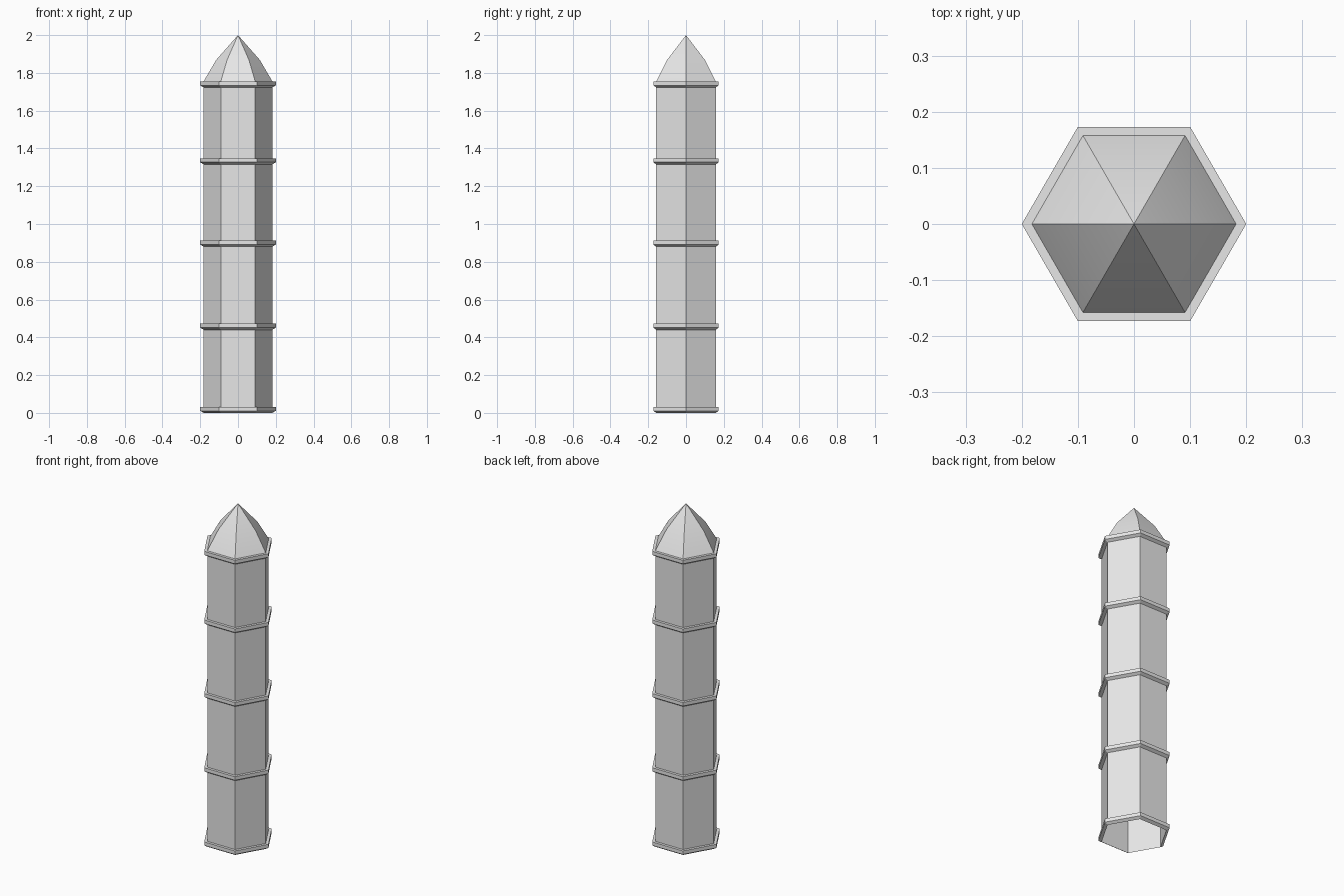
import bpy
import math

cube = bpy.data.objects.get("Cube")
if cube:
    bpy.data.objects.remove(cube, do_unlink=True)

SIDES = 6
COLUMN_R, RING_R = 0.182, 0.2
RING_HEIGHT, CHAMFER = 0.032, 0.011

stone = bpy.data.materials.new("pale grey stone")
stone.use_nodes = True
colour = (0.8, 0.8, 0.8, 1)
stone.diffuse_color = colour
stone.node_tree.nodes["Principled BSDF"].inputs["Base Color"].default_value = colour


def hex_lathe(name, profile, tip=None):
    """Sweep (radius, height) points round a hexagon, optionally ending in a tip."""
    verts, faces = [], []
    for r, z in profile:
        for i in range(SIDES):
            a = math.tau * i / SIDES
            verts.append((r * math.cos(a), r * math.sin(a), z))
    for level in range(len(profile) - 1):
        low, high = level * SIDES, (level + 1) * SIDES
        for i in range(SIDES):
            j = (i + 1) % SIDES
            faces.append((low + i, low + j, high + j, high + i))
    if tip is not None:
        last = len(verts) - SIDES
        verts.append((0, 0, tip))
        for i in range(SIDES):
            faces.append((last + i, last + (i + 1) % SIDES, len(verts) - 1))
    mesh = bpy.data.meshes.new(name)
    mesh.from_pydata(verts, [], faces)
    mesh.materials.append(stone)
    obj = bpy.data.objects.new(name, mesh)
    bpy.context.collection.objects.link(obj)
    bpy.ops.object.select_all(action="DESELECT")
    obj.select_set(True)
    bpy.context.view_layer.objects.active = obj
    bpy.ops.object.shade_smooth_by_angle(angle=math.radians(30))
    return obj


# Hollow column, open at the foot
hex_lathe("column", [(COLUMN_R, 0), (COLUMN_R, 1.755)])

# Pointed cap with a slight bend halfway up
hex_lathe("pointed_cap", [(COLUMN_R, 1.755), (0.116, 1.868)], tip=2)

# Bands with a chamfered underside
names = ["base_band", "lower_band", "middle_band", "upper_band", "cap_band"]
for name, z in zip(names, [0, 0.44, 0.88, 1.316, 1.723]):
    hex_lathe(name, [(COLUMN_R, z), (RING_R, z + CHAMFER),
                     (RING_R, z + RING_HEIGHT), (COLUMN_R, z + RING_HEIGHT)])
